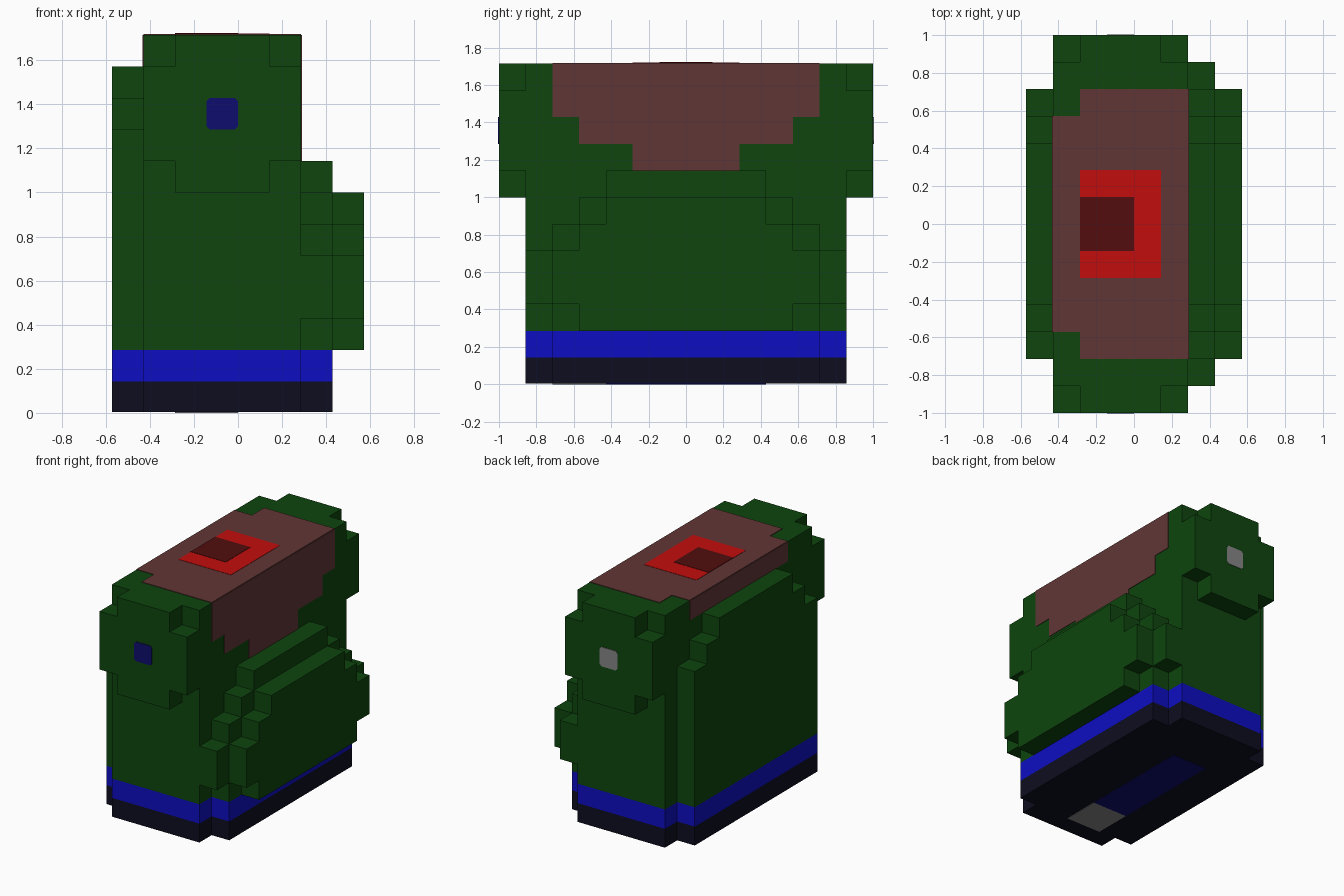
import bpy
import bmesh

cube = bpy.data.objects.get("Cube")
if cube:
    bpy.data.objects.remove(cube)

U = 1 / 7      # size of one block
T = 0.03       # plate thickness in blocks


def srgb(v):
    v /= 255
    return v / 12.92 if v <= 0.04045 else ((v + 0.055) / 1.055) ** 2.4


def material(name, r, g, b):
    m = bpy.data.materials.new(name)
    col = (srgb(r), srgb(g), srgb(b), 1)
    m.diffuse_color = col
    m.use_nodes = True
    node = next(n for n in m.node_tree.nodes if n.type == 'BSDF_PRINCIPLED')
    node.inputs["Base Color"].default_value = col
    node.inputs["Roughness"].default_value = 0.9
    return m


green = material("dark green", 14, 69, 14)
brown = material("dusty brown", 97, 54, 54)
red = material("red", 194, 13, 13)
maroon = material("maroon", 82, 13, 13)
blue = material("bright blue", 13, 13, 194)
navy = material("navy blue", 13, 13, 110)
black = material("blue black", 13, 13, 32)
grey = material("grey", 134, 134, 134)


def sym(half, c=0):
    """Mirror a half outline (offset, height) about the line offset = c."""
    return [(c + a, b) for a, b in half] + [(c - a, b) for a, b in reversed(half)]


def rect(a0, a1, b0, b1):
    return [(a0, b0), (a1, b0), (a1, b1), (a0, b1)]


def rounded(a0, a1, b0, b1, r=0.1):
    return [(a0 + r, b0), (a1 - r, b0), (a1, b0 + r), (a1, b1 - r),
            (a1 - r, b1), (a0 + r, b1), (a0, b1 - r), (a0, b0 + r)]


# Outline axes: x -> (y, z), y -> (x, z), z -> (y, x)
PLACE = {'x': lambda a, b, h: (h, a, b),
         'y': lambda a, b, h: (a, h, b),
         'z': lambda a, b, h: (b, a, h)}


def prism(name, axis, outline, lo, hi, mat):
    """Extrude a flat outline, given in blocks, from lo to hi along an axis."""
    bm = bmesh.new()
    put = PLACE[axis]
    rings = [[bm.verts.new([U * v for v in put(a, b, h)]) for a, b in outline]
             for h in (lo, hi)]
    bm.faces.new(rings[0])
    bm.faces.new(rings[1])
    n = len(outline)
    for i in range(n):
        j = (i + 1) % n
        bm.faces.new((rings[0][i], rings[0][j], rings[1][j], rings[1][i]))
    bmesh.ops.recalc_face_normals(bm, faces=bm.faces)
    me = bpy.data.meshes.new(name)
    bm.to_mesh(me)
    bm.free()
    me.materials.append(mat)
    ob = bpy.data.objects.new(name, me)
    bpy.context.collection.objects.link(ob)
    return ob


# Base: two coloured bands with a stepped plan
plan = sym([(5, -4), (5, -3), (6, -3), (6, 2), (5, 2), (5, 3)])
prism("base_sole", 'z', plan, T, 1, black)
prism("base_band", 'z', plan, 1, 2, blue)

# Main body
prism("body", 'z', rect(-6, 6, -3, 2), 2, 12, green)

# Panel on the -x side
prism("side_panel", 'x',
      sym([(5, 2), (5, 9), (4, 9), (4, 10), (3, 10), (3, 11)]), -4, -3, green)

# Two-layer pocket on the +x side
prism("pocket_inner", 'x',
      sym([(5, 2), (5, 3), (6, 3), (6, 5), (5, 5), (5, 6), (4, 6), (4, 7),
           (3, 7), (3, 8)]), 2, 3, green)
prism("pocket_outer", 'x',
      sym([(4, 2), (4, 3), (5, 3), (5, 5), (4, 5), (4, 6), (3, 6), (3, 7)]),
      3, 4, green)

# Notched caps at both ends, each with a coloured stud
cap = sym([(1.5, 7), (1.5, 8), (2.5, 8), (2.5, 11), (1.5, 11), (1.5, 12)], -0.5)
for name, s, mat in (("front", -1, navy), ("back", 1, grey)):
    prism(name + "_cap", 'y', cap, 6 * s, 7 * s, green)
    prism(name + "_stud", 'y', rounded(-1, 0, 9, 10), 7 * s, (7 + T) * s, mat)

# Brown cover: top, stepped +x side and short -x side
prism("cover_top", 'z', sym([(4, -3), (4, -2), (5, -2), (5, 2)]), 12, 12 + T, brown)
prism("cover_side", 'x',
      sym([(2, 8), (2, 9), (4, 9), (4, 10), (5, 10), (5, 12)]), 2, 2 + T, brown)
prism("cover_edge", 'x', rect(-4, 4, 11, 12), -3 - T, -3, brown)

# Red patch with a dark centre
prism("red_patch", 'z', rect(-2, 2, -2, 1), 12 + T, 12 + 1.5 * T, red)
prism("dark_patch", 'z', rect(-1, 1, -2, 0), 12 + 1.5 * T, 12 + 2 * T, maroon)

# Underside plates
prism("bottom_strip", 'z', rect(-3, 3, -2, 0), 0, T, navy)
prism("bottom_tab", 'z', rect(-5, -3, -2, 0), 0, T, grey)
